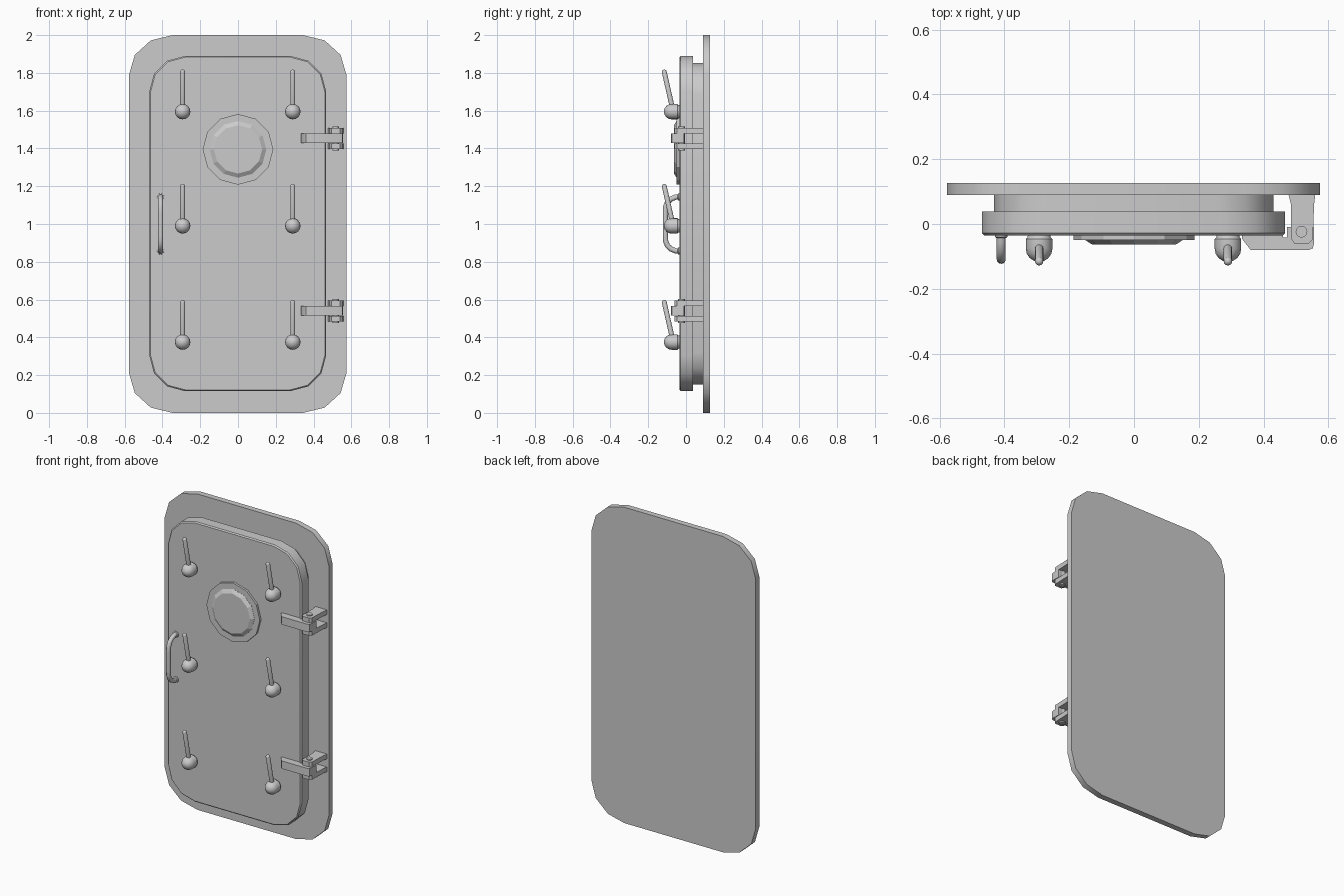
import bpy, bmesh, math
from mathutils import Vector

if "Cube" in bpy.data.objects:
    bpy.data.objects.remove(bpy.data.objects["Cube"])


def finish(name, bm, angle=40):
    bmesh.ops.recalc_face_normals(bm, faces=bm.faces)
    me = bpy.data.meshes.new(name)
    bm.to_mesh(me)
    bm.free()
    ob = bpy.data.objects.new(name, me)
    bpy.context.collection.objects.link(ob)
    if angle:
        bpy.ops.object.select_all(action='DESELECT')
        ob.select_set(True)
        bpy.context.view_layer.objects.active = ob
        bpy.ops.object.shade_smooth_by_angle(angle=math.radians(angle))
    return ob


def loft(name, rings, angle=40):
    """Skin closed rings of points and cap both ends."""
    bm = bmesh.new()
    vs = [[bm.verts.new(p) for p in ring] for ring in rings]
    n = len(vs[0])
    for a, b in zip(vs, vs[1:]):
        for i in range(n):
            j = (i + 1) % n
            bm.faces.new((a[i], a[j], b[j], b[i]))
    bm.faces.new(vs[0])
    bm.faces.new(vs[-1])
    return finish(name, bm, angle)


def rounded(x0, x1, z0, z1, rx, rz, y, inset=0):
    """Rounded rectangle in XZ with three segments per corner."""
    pts = []
    corners = ((x1 - rx, z1 - rz), (x0 + rx, z1 - rz), (x0 + rx, z0 + rz), (x1 - rx, z0 + rz))
    for k, (cx, cz) in enumerate(corners):
        for s in range(4):
            a = math.radians(90 * k + 30 * s)
            pts.append((cx + (rx - inset) * math.cos(a), y, cz + (rz - inset) * math.sin(a)))
    return pts


def disc(cx, cz, y, r, n):
    return [(cx + r * math.sin(math.tau * i / n), y, cz + r * math.cos(math.tau * i / n)) for i in range(n)]


def prism(name, outline, z0, z1):
    """Extrude an XY outline along Z."""
    return loft(name, [[(x, y, z) for x, y in outline] for z in (z0, z1)])


def tube(name, path, r, n=12):
    """Sweep a circle along a path lying in a YZ plane; r is per-point radii."""
    rings = []
    for i, p in enumerate(path):
        t = (Vector(path[min(i + 1, len(path) - 1)]) - Vector(path[max(i - 1, 0)])).normalized()
        u = Vector((1, 0, 0))
        v = t.cross(u)
        rings.append([Vector(p) + r[i] * (u * math.cos(math.tau * k / n) + v * math.sin(math.tau * k / n))
                      for k in range(n)])
    return loft(name, rings, 50)


# Frame plate, coaming and door panel
loft("frame_plate", [rounded(-.577, .574, 0, 2, .23, .21, y) for y in (.09, .127)])
loft("coaming", [rounded(-.432, .43, .15, 1.853, .17, .17, y) for y in (.036, .092)])
door = (-.47, .467, .115, 1.89, .19, .19)
loft("door_panel", [rounded(*door, .038), rounded(*door, -.028), rounded(*door, -.035, .007)])

# Porthole ring and raised pane
loft("porthole_ring", [disc(0, 1.395, y, r, 12) for y, r in ((-.03, .187), (-.049, .187))], 0)
loft("porthole_pane", [disc(0, 1.395, y, r, 12) for y, r in ((-.045, .15), (-.05, .15), (-.064, .128))], 0)

# Six locking levers with domed hubs
for x in (-.293, .29):
    for z in (.375, .99, 1.595):
        prof = [(-.03, .034), (-.042, .036), (-.046, .041), (-.076, .041)]
        prof += [(-.076 - .041 * math.sin(math.radians(a)), .041 * math.cos(math.radians(a)))
                 for a in (22, 45, 67, 85)]
        loft("lever_hub", [disc(x, z, y, r, 16) for y, r in prof], 50)
        tube("lever_rod", [(x, -.07, z + .01), (x, -.1155, z + .212), (x, -.117, z + .218), (x, -.118, z + .222)],
             (.013, .013, .010, .004))

# Grab handle with feet
half = [(-.03, .145), (-.055, .142), (-.08, .132), (-.098, .115), (-.108, .09), (-.109, .06)]
path = [(-.41, y, 1 + z) for y, z in half] + [(-.41, y, 1 - z) for y, z in reversed(half)]
tube("grab_handle", path, [.014] * len(path))
for z in (.857, 1.143):
    loft("grab_handle_foot", [disc(-.41, z, y, r, 12) for y, r in ((-.03, .019), (-.04, .019), (-.044, .014))])

# Two hinges: arm on the door, forked bracket on the frame, pin
arm = [(.333, -.035), (.333, -.045), (.36, -.08), (.54, -.08), (.552, -.075), (.556, -.06),
       (.556, -.01), (.472, -.01), (.472, -.042), (.46, -.042), (.46, -.035)]
lug = [(.477, .092), (.485, .06), (.485, -.045), (.495, -.06), (.54, -.06), (.552, -.048),
       (.556, .06), (.56, .092)]
for z in (.54, 1.453):
    prism("hinge_arm", arm, z - .025, z + .025)
    for s in (-1, 1):
        prism("hinge_bracket", lug, z + s * .026, z + s * .056)
    pin = [(.517 + .018 * math.cos(math.tau * i / 12), -.024 + .018 * math.sin(math.tau * i / 12))
           for i in range(12)]
    prism("hinge_pin", pin, z - .063, z + .063)
